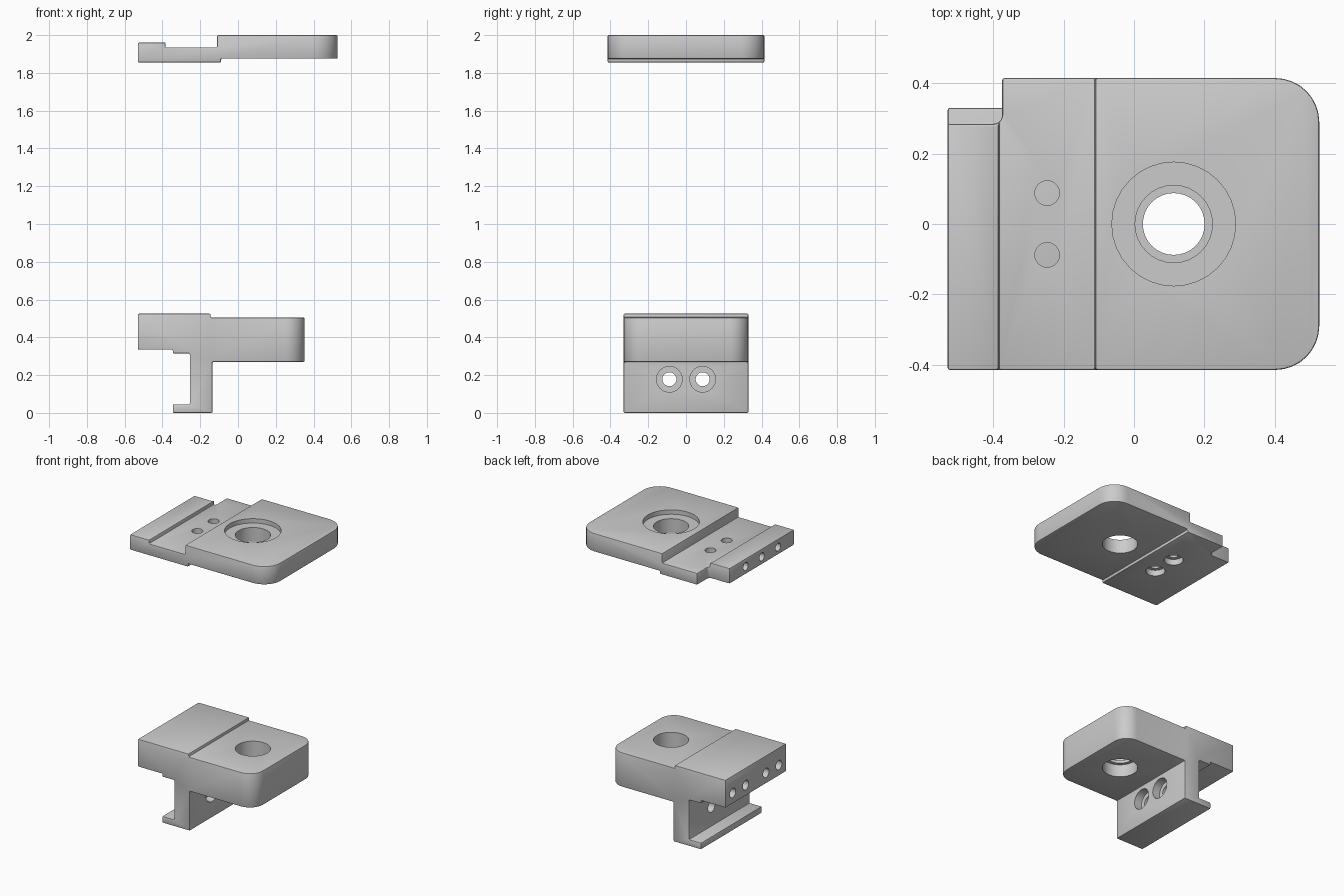
import bpy, bmesh, math
from mathutils import Vector, Matrix

if "Cube" in bpy.data.objects:
    bpy.data.objects.remove(bpy.data.objects["Cube"])


def rounded(corners, seg=8):
    """Outline from (x, y, radius) right-angle corners."""
    pts = []
    n = len(corners)
    for i, (x, y, r) in enumerate(corners):
        p = Vector((x, y))
        if r == 0:
            pts.append(p)
            continue
        a = (Vector(corners[i - 1][:2]) - p).normalized() * r
        b = (Vector(corners[(i + 1) % n][:2]) - p).normalized() * r
        for k in range(seg + 1):
            t = k / seg * math.pi / 2
            pts.append(p + a * (1 - math.sin(t)) + b * (1 - math.cos(t)))
    return pts


def prism(name, pts, lo, hi, along_y=False):
    """Extrude an outline along z, or an x-z profile along y."""
    bm = bmesh.new()
    vs = [bm.verts.new((p[0], lo, p[1]) if along_y else (p[0], p[1], lo)) for p in pts]
    f = bm.faces.new(vs)
    ext = bmesh.ops.extrude_face_region(bm, geom=[f])
    move = (0, hi - lo, 0) if along_y else (0, 0, hi - lo)
    bmesh.ops.translate(bm, vec=move, verts=[v for v in ext["geom"] if isinstance(v, bmesh.types.BMVert)])
    bmesh.ops.recalc_face_normals(bm, faces=bm.faces)
    return add(name, bm)


def add(name, bm):
    me = bpy.data.meshes.new(name)
    bm.to_mesh(me)
    bm.free()
    ob = bpy.data.objects.new(name, me)
    bpy.context.collection.objects.link(ob)
    return ob


def rod(axis, centre, r, length, seg=32):
    bm = bmesh.new()
    rot = Matrix.Rotation(math.pi / 2, 4, 'Y') if axis == 'x' else Matrix.Identity(4)
    bmesh.ops.create_cone(bm, cap_ends=True, segments=seg, radius1=r, radius2=r,
                          depth=length, matrix=Matrix.Translation(centre) @ rot)
    return add("cutter", bm)


def apply(ob, mod):
    bpy.context.view_layer.objects.active = ob
    bpy.ops.object.modifier_apply(modifier=mod.name)


def boolean(ob, tool, op):
    m = ob.modifiers.new("bool", 'BOOLEAN')
    m.operation, m.object, m.solver = op, tool, 'EXACT'
    apply(ob, m)
    bpy.data.objects.remove(tool)


def hole(ob, axis, a, b, start, end, r):
    """Round hole from start to end along an axis; a, b are the other two coordinates."""
    mid = (start + end) / 2
    c = (mid, a, b) if axis == 'x' else (a, b, mid)
    boolean(ob, rod(axis, c, r, abs(end - start)), 'DIFFERENCE')


def body(name, profile, plan):
    ob = prism(name, profile, -0.7, 0.7, True)
    boolean(ob, prism("cutter", plan, -0.2, 2.3), 'INTERSECT')
    m = ob.modifiers.new("bevel", 'BEVEL')
    m.width, m.segments, m.limit_method = 0.006, 2, 'ANGLE'
    m.angle_limit, m.use_clamp_overlap = math.radians(35), False
    apply(ob, m)
    return ob


# Upper plate: stepped profile, rounded right corners, notch at back left
plate = body("upper_plate",
             [(-.53, 1.855), (-.09, 1.855), (-.09, 1.875), (.7, 1.875), (.7, 2), (-.11, 2),
              (-.11, 1.935), (-.385, 1.935), (-.385, 1.96), (-.53, 1.96)],
             rounded([(-.7, -.415, 0), (.527, -.415, .125), (.527, .415, .125),
                      (-.375, .415, 0), (-.375, .285, .025), (-.7, .285, 0)]))
hole(plate, 'z', .113, 0, 1.8, 2.1, .11)
hole(plate, 'z', .113, 0, 1.97, 2.1, .176)
for y in (-.088, .088):
    hole(plate, 'z', -.247, y, 1.8, 2.05, .035)
    hole(plate, 'z', -.247, y, 1.8, 1.895, .06)
for i in (-1, 0, 1):
    hole(plate, 'x', -.065 + i * .175, 1.907, -.6, -.43, .027)

# Lower block: thick head on a stem with a small foot
block = body("lower_block",
             [(-.345, 0), (-.135, 0), (-.135, .27), (.7, .27), (.7, .505), (-.145, .505),
              (-.145, .525), (-.53, .525), (-.53, .335), (-.345, .335), (-.345, .315),
              (-.255, .315), (-.255, .045), (-.345, .045)],
             rounded([(-.7, -.33, 0), (.352, -.33, .1), (.352, .33, .1), (-.7, .33, 0)]))
# Main bore with a narrow lip inside
hole(block, 'z', .113, 0, .2, .355, .11)
hole(block, 'z', .113, 0, .375, .6, .11)
hole(block, 'z', .113, 0, .3, .45, .088)
for y in (-.088, .088):
    hole(block, 'x', y, .178, -.4, -.05, .037)
    hole(block, 'x', y, .178, -.19, -.05, .068)
for y in (-.25, -.11, .11, .25):
    hole(block, 'x', y, .408, -.6, -.43, .032)

# Smooth shading with sharp edges kept
for ob in (plate, block):
    bpy.ops.object.select_all(action='DESELECT')
    ob.select_set(True)
    bpy.context.view_layer.objects.active = ob
    bpy.ops.object.shade_smooth_by_angle(angle=math.radians(30))
